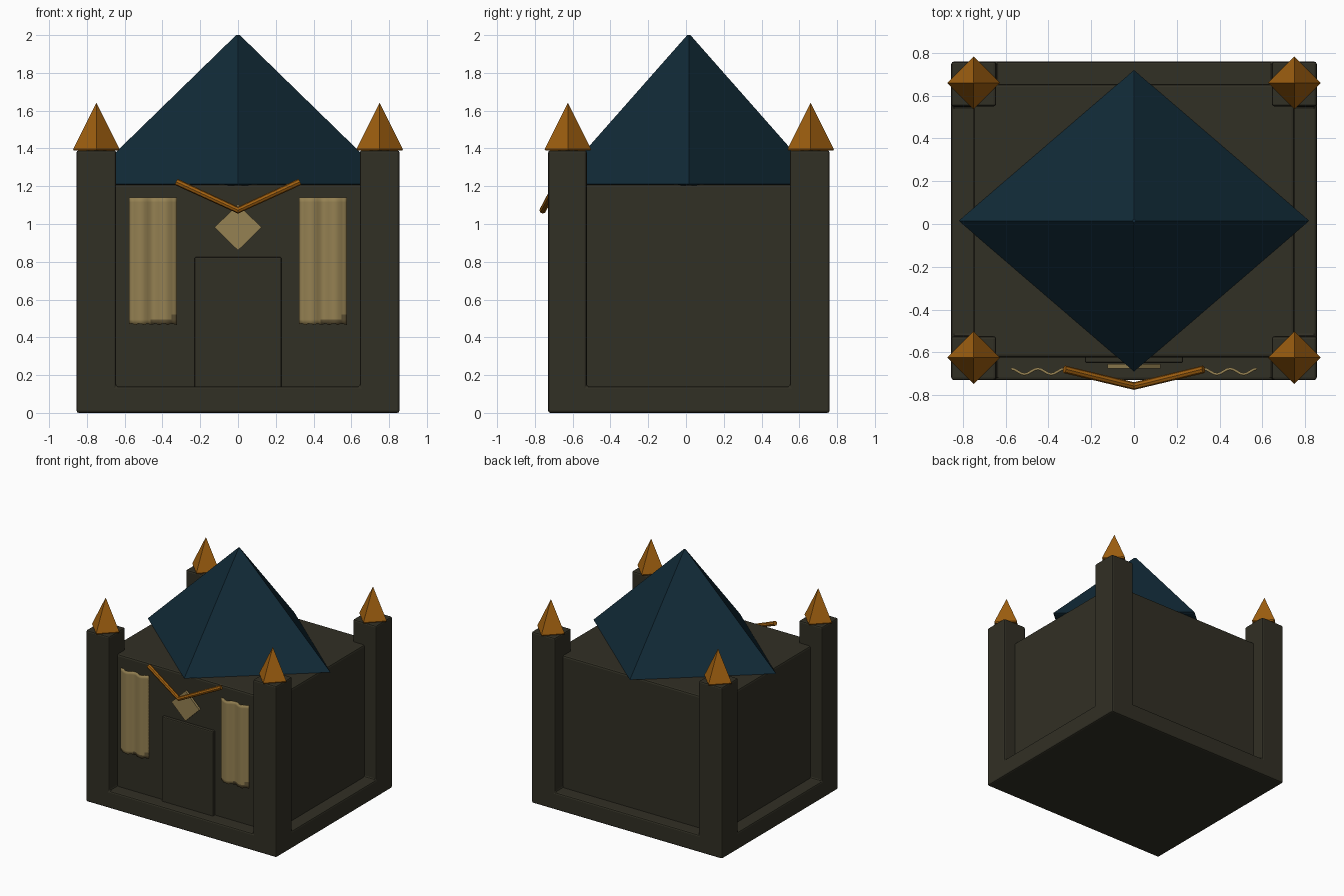
import bpy, bmesh, math
from mathutils import Vector

cube = bpy.data.objects.get("Cube")
if cube:
    bpy.data.objects.remove(cube, do_unlink=True)

CY = 0.015  # depth centre of the building


def material(name, rgb):
    m = bpy.data.materials.new(name)
    m.diffuse_color = (*rgb, 1)
    m.use_nodes = True
    b = m.node_tree.nodes["Principled BSDF"]
    b.inputs["Base Color"].default_value = (*rgb, 1)
    b.inputs["Roughness"].default_value = 0.8
    return m


STONE = material("dark stone", (0.031, 0.029, 0.018))
ROOF = material("deep blue slate", (0.0055, 0.023, 0.038))
GOLD = material("bronze", (0.35, 0.115, 0.005))
CLOTH = material("tan cloth", (0.30, 0.22, 0.085))
HEM = material("soiled hem", (0.13, 0.095, 0.04))


def make(name, bm, *mats, bevel=0.0):
    bmesh.ops.recalc_face_normals(bm, faces=bm.faces)
    me = bpy.data.meshes.new(name)
    bm.to_mesh(me)
    bm.free()
    ob = bpy.data.objects.new(name, me)
    bpy.context.collection.objects.link(ob)
    for m in mats:
        me.materials.append(m)
    if bevel:
        mod = ob.modifiers.new("soft edges", 'BEVEL')
        mod.width = bevel
        mod.segments = 2
        mod.limit_method = 'ANGLE'
    return ob


def box(name, lo, hi, mat, bevel=0.0):
    bm = bmesh.new()
    bmesh.ops.create_cube(bm, size=1)
    for v in bm.verts:
        v.co = [l + (c + 0.5) * (h - l) for c, l, h in zip(v.co, lo, hi)]
    return make(name, bm, mat, bevel=bevel)


def pyramid(name, centre, rx, ry, base, top, lip, tip):
    """Four-sided spire, corners on the axes, with a tucked-in lower lip."""
    bm = bmesh.new()
    rings = []
    for z, s in ((base, 1 - lip), (base + lip * 0.2, 1), (top, tip)):
        rings.append([bm.verts.new((centre[0] + rx * s * math.cos(a),
                                    centre[1] + ry * s * math.sin(a), z))
                      for a in (i * math.pi / 2 for i in range(4))])
    for a, b in zip(rings, rings[1:]):
        for i in range(4):
            j = (i + 1) % 4
            bm.faces.new((a[i], a[j], b[j], b[i]))
    bm.faces.new(rings[0])
    bm.faces.new(rings[-1])
    return bm


# Plinth with four corner posts, one mesh: 3 x 3 base whose corners rise
xs = (-0.855, -0.645, 0.645, 0.855)
ys = (-0.73, -0.525, 0.55, 0.76)
bm = bmesh.new()
grid = [[bm.verts.new((x, y, 0)) for y in ys] for x in xs]
cells = {(i, j): bm.faces.new((grid[i][j], grid[i + 1][j],
                               grid[i + 1][j + 1], grid[i][j + 1]))
         for i in range(3) for j in range(3)}
ext = bmesh.ops.extrude_face_region(bm, geom=list(bm.faces), use_keep_orig=True)
for v in (g for g in ext["geom"] if isinstance(g, bmesh.types.BMVert)):
    v.co.z = 0.14
tops = [f for f in bm.faces if all(v.co.z > 0.1 for v in f.verts)]
corners = [f for f in tops if abs(f.calc_center_median().x) > 0.65
           and abs(f.calc_center_median().y - CY) > 0.55]
for f in corners:
    new = bmesh.ops.extrude_discrete_faces(bm, faces=[f])["faces"][0]
    for v in new.verts:
        v.co.z = 1.39
make("plinth_and_posts", bm, STONE, bevel=0.012)

# Main hall and door
box("hall", (-0.75, -0.625, 0.05), (0.75, 0.655, 1.21), STONE, 0.014)
box("door", (-0.23, -0.65, 0.13), (0.23, -0.60, 0.825), STONE, 0.008)

# Main roof
make("roof", pyramid("roof", (0, CY), 0.82, 0.705, 1.205, 2.0, 0.03, 0.012),
     ROOF)

# Post spires
for side, x in (("left", 0.75), ("right", -0.75)):
    for end, y in (("front", -0.625), ("back", 0.66)):
        name = f"{end}_{side}_spire"
        make(name, pyramid(name, (x, y), 0.123, 0.123, 1.388, 1.64, 0.04, 0.01),
             GOLD)

# Diamond plaque above the door
bm = bmesh.new()
rim = [bm.verts.new((0.125 * math.cos(a), -0.675, 0.982 + 0.122 * math.sin(a)))
       for a in (i * math.pi / 2 for i in range(4))]
face = bm.faces.new(rim)
ext = bmesh.ops.extrude_face_region(bm, geom=[face], use_keep_orig=True)
for v in (g for g in ext["geom"] if isinstance(g, bmesh.types.BMVert)):
    v.co.y = -0.655
make("diamond_plaque", bm, CLOTH)

# V-shaped bar: octagonal tube along three points
bm = bmesh.new()
rings = []
for p in ((-0.325, -0.68, 1.222), (0, -0.758, 1.073), (0.325, -0.68, 1.222)):
    axis = Vector((1, 0, 0))
    if p[0]:
        axis = Vector((0.325, math.copysign(0.078, p[0]),
                       math.copysign(0.15, p[0]))).normalized()
    u = axis.cross(Vector((0, 1, 0))).normalized()
    w = axis.cross(u)
    rings.append([bm.verts.new(Vector(p) + 0.018 * (u * math.cos(a) + w * math.sin(a)))
                  for a in (i * math.pi / 4 for i in range(8))])
for a, b in zip(rings, rings[1:]):
    for i in range(8):
        j = (i + 1) % 8
        bm.faces.new((a[i], a[j], b[j], b[i]))
bm.faces.new(rings[0])
bm.faces.new(rings[-1])
make("v_bar", bm, GOLD)

# Hanging banners: gently rippled cloth with a ragged, darker hem
NX, NZ = 16, 27
for side, x0 in (("left", 0.325), ("right", -0.575)):
    bm = bmesh.new()
    rows = []
    for k in range(NZ + 1):
        row = []
        for i in range(NX + 1):
            t = i / NX
            y = -0.69 + 0.013 * math.cos(t * 4 * math.pi)
            z = 1.14 - 0.67 * k / NZ
            if k == NZ:
                z += 0.005 * math.sin(i * 2.3)
            row.append(bm.verts.new((x0 + 0.25 * t, y, z)))
        rows.append(row)
    for a, b in zip(rows, rows[1:]):
        for i in range(NX):
            f = bm.faces.new((a[i], a[i + 1], b[i + 1], b[i]))
            c = f.calc_center_median()
            t = (c.x - x0) / 0.25
            f.material_index = int(c.z < 0.475 + 0.04 * t * t)
            f.smooth = True
    ob = make(f"{side}_banner", bm, CLOTH, HEM)
    mod = ob.modifiers.new("thickness", 'SOLIDIFY')
    mod.thickness = 0.012
    mod.offset = 0
